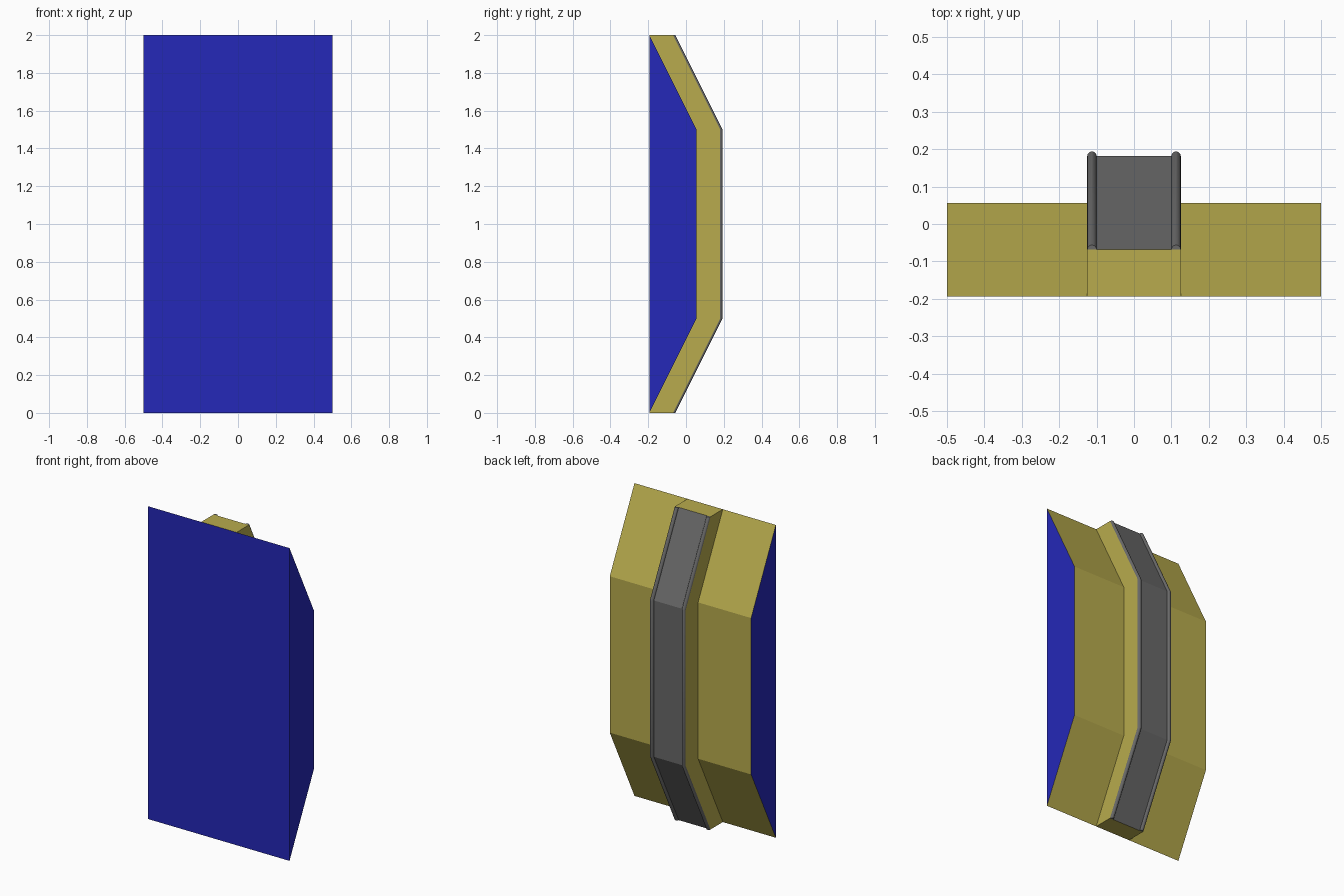
import bpy, bmesh, math

if "Cube" in bpy.data.objects:
    bpy.data.objects.remove(bpy.data.objects["Cube"])

FRONT = -0.19375                      # flat front plane
PATH = [(0, 0), (0.25, 0.5), (0.25, 1.5), (0, 2)]   # bent back profile (y offset, z)


def material(name, rgb):
    m = bpy.data.materials.new(name)
    m.diffuse_color = (*rgb, 1)
    m.use_nodes = True
    m.node_tree.nodes["Principled BSDF"].inputs["Base Color"].default_value = m.diffuse_color
    return m


blue = material("blue", (0.018, 0.021, 0.48))
ochre = material("ochre", (0.48, 0.41, 0.075))
grey = material("grey", (0.14, 0.14, 0.14))


def finish(name, bm, mats, smooth=False):
    me = bpy.data.meshes.new(name)
    bm.to_mesh(me)
    bm.free()
    for m in mats:
        me.materials.append(m)
    ob = bpy.data.objects.new(name, me)
    bpy.context.collection.objects.link(ob)
    if smooth:
        bpy.ops.object.select_all(action='DESELECT')
        bpy.context.view_layer.objects.active = ob
        ob.select_set(True)
        bpy.ops.object.shade_smooth_by_angle(angle=math.radians(25))
    return ob


def sweep(section, closed=True):
    """Carry an (x, y) section, listed from +x to -x over the back, along PATH."""
    bm = bmesh.new()
    rings = [[bm.verts.new((x, FRONT + y + dy, z)) for x, y in section] for dy, z in PATH]
    n = len(section)
    for a, b in zip(rings, rings[1:]):
        for i in range(n if closed else n - 1):
            j = (i + 1) % n
            bm.faces.new((a[i], a[j], b[j], b[i]))
    if closed:
        bm.faces.new(rings[0][::-1])
        bm.faces.new(rings[-1])
    bm.normal_update()
    return bm


# Main body: side profile extruded across x, ochre on the back
bm = bmesh.new()
left, right = [[bm.verts.new((x, FRONT + y, z)) for y, z in PATH] for x in (-0.5, 0.5)]
bm.faces.new(left)
bm.faces.new(right)
for i in range(4):
    j = (i + 1) % 4
    bm.faces.new((left[i], left[j], right[j], right[i]))
bmesh.ops.recalc_face_normals(bm, faces=bm.faces)
bm.normal_update()
for f in bm.faces:
    f.material_index = int(f.normal.y > 0.1)
finish("body", bm, [blue, ochre])

# Raised centre rib, left open where the grey panel covers it
bm = sweep([(0.125, 0), (0.125, 0.125), (-0.125, 0.125), (-0.125, 0)])
bmesh.ops.delete(bm, geom=[f for f in bm.faces if f.normal.y > 0.1], context='FACES_ONLY')
finish("centre_rib", bm, [ochre])

# Grey panel over the rib
finish("back_panel", sweep([(0.125, 0.125), (-0.125, 0.125)], closed=False), [grey])

# Half-round rails along both panel edges
R = 0.0125
for side, cx in (("left", -0.1125), ("right", 0.1125)):
    arc = [(cx + R * math.cos(math.pi * k / 10), 0.125 + R * math.sin(math.pi * k / 10))
           for k in range(11)]
    finish(side + "_rail", sweep(arc), [grey], smooth=True)
